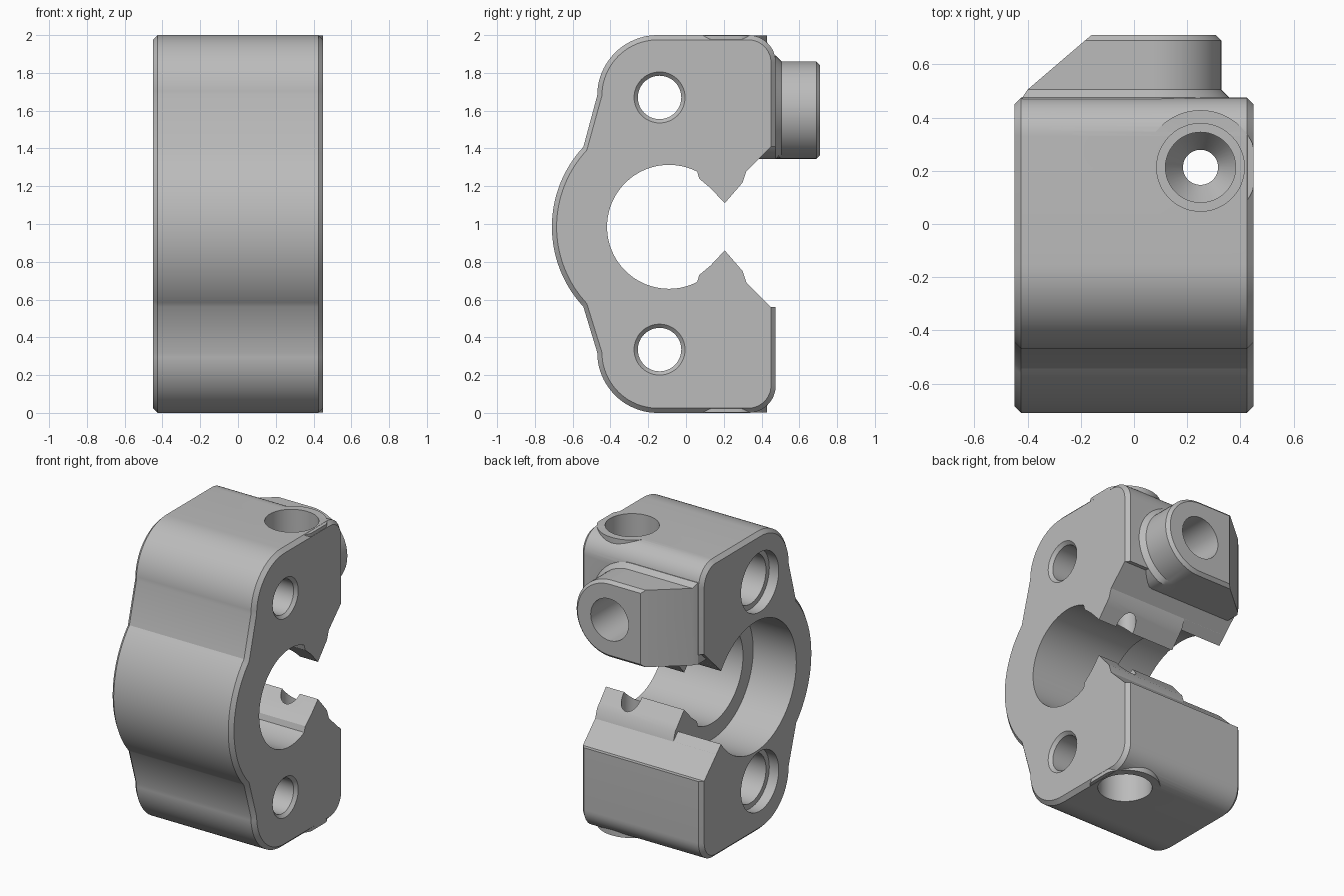
import bpy, bmesh
from math import sin, cos, radians, pi
from mathutils import Vector

if "Cube" in bpy.data.objects:
    bpy.data.objects.remove(bpy.data.objects["Cube"], do_unlink=True)

HALF = 0.45      # half the body width
MID = 0.985      # height of the main bore
BORE_Y = -0.09

grey = bpy.data.materials.new("plain_grey")
grey.diffuse_color = (0.5, 0.5, 0.5, 1)
grey.use_nodes = True
grey.node_tree.nodes["Principled BSDF"].inputs["Base Color"].default_value = (0.5, 0.5, 0.5, 1)


def loft(name, rings):
    """Closed solid through rings of equal point count."""
    bm = bmesh.new()
    loops = [[bm.verts.new(p) for p in ring] for ring in rings]
    n = len(loops[0])
    for a, b in zip(loops, loops[1:]):
        for i in range(n):
            j = (i + 1) % n
            bm.faces.new((a[i], a[j], b[j], b[i]))
    bm.faces.new(loops[0])
    bm.faces.new(loops[-1])
    bmesh.ops.recalc_face_normals(bm, faces=bm.faces)
    mesh = bpy.data.meshes.new(name)
    bm.to_mesh(mesh)
    bm.free()
    mesh.materials.append(grey)
    obj = bpy.data.objects.new(name, mesh)
    bpy.context.collection.objects.link(obj)
    return obj


def arc(cy, cz, r, start, end, steps):
    return [(cy + r * cos(radians(start + (end - start) * i / steps)),
             cz + r * sin(radians(start + (end - start) * i / steps)))
            for i in range(steps + 1)]


def across(points, x):
    return [(x, y, z) for y, z in points]


def lathe(name, centre, axis, profile, steps=48):
    """Stepped round cutter; profile holds (radius, distance along axis)."""
    axis = Vector(axis)
    u = axis.orthogonal().normalized()
    v = axis.cross(u)
    rings = [[Vector(centre) + axis * t + r * (u * cos(2 * pi * i / steps) + v * sin(2 * pi * i / steps))
              for i in range(steps)] for r, t in profile]
    return loft(name, rings)


def combine(target, tool, operation):
    mod = target.modifiers.new("combine", "BOOLEAN")
    mod.operation = operation
    mod.solver = "EXACT"
    mod.object = tool
    bpy.ops.object.select_all(action="DESELECT")
    target.select_set(True)
    bpy.context.view_layer.objects.active = target
    bpy.ops.object.modifier_apply(modifier=mod.name)
    bpy.data.objects.remove(tool, do_unlink=True)


# Body: rounded outline, chamfered at both ends
def outline(d):
    return (arc(-0.15, 1.68, 0.32 - d, 90, 180, 20)
            + arc(BORE_Y, MID, 0.62 - d, 137, 223, 32)
            + arc(-0.15, 0.32, 0.32 - d, 180, 270, 20)
            + arc(0.33, 0.145, 0.145 - d, 270, 360, 12)
            + arc(0.33, 1.855, 0.145 - d, 0, 90, 12))


C = 0.025
body = loft("clamp_body", [across(outline(d), x) for x, d in
                           ((-HALF, C), (C - HALF, 0), (HALF - C, 0), (HALF, C))])

# Round pads around the vertical screw holes, cut flush with the side
pad = [(min(x, HALF - 0.001), y) for x, y in arc(0.25, 0.213, 0.215, 0, 355, 71)]
for low, high in ((1.7, 1.999), (0.001, 0.3)):
    combine(body, loft("pad", [[(x, y, z) for x, y in pad] for z in (low, high)]), "UNION")


# Open mouth: narrow toothed bore and a wider plain bore behind it
def mouth(name, radius, angle, jaw, x0, x1):
    points = (arc(BORE_Y, MID, radius, angle, 360 - angle, 72)
              + [(y, MID - h) for y, h in jaw]
              + [(y, MID + h) for y, h in reversed(jaw)])
    return loft(name, [across(points, x) for x in (x0, x1)])


slope = [(0.45, 0.425), (1, 0.425)]
teeth = [(0.07, 0.255), (0.13, 0.205), (0.205, 0.125), (0.27, 0.2), (0.3, 0.235), (0.32, 0.295)]
combine(body, mouth("toothed_bore", 0.328, 63, teeth + slope, -1, 1), "DIFFERENCE")
combine(body, mouth("wide_bore", 0.436, 34.2, slope, -1, -0.13), "DIFFERENCE")


# Back lug: round at one end, sloped at the other, flared where it meets the body
def lug_ring(y, left, grow):
    points = arc(0.07, 1.603, 0.258 + grow, -90, 90, 32)
    points += [(left, 1.861 + grow), (left, 1.345 - grow)]
    return [(x, y, max(z, 1.345)) for x, z in points]


lug = loft("lug", [lug_ring(0.37, -0.42, 0.03), lug_ring(0.475, -0.42, 0.03),
                   lug_ring(0.505, -0.4, 0), lug_ring(0.69, -0.184, 0),
                   lug_ring(0.71, -0.16, -0.02)])
combine(body, lug, "UNION")
combine(body, lathe("lug_hole", (0.07, 0, 1.603), (0, 1, 0), [(0.14, 0.4), (0.14, 1)]), "DIFFERENCE")

# Counterbored bolt holes through the sides
bolt = [(0.2, -1), (0.2, -0.38), (0.165, -0.38), (0.165, -0.2), (0.115, -0.2),
        (0.115, HALF - 0.02), (0.135, HALF), (0.135, 1)]
for z in (1.67, 0.335):
    combine(body, lathe("bolt_hole", (0, -0.14, z), (1, 0, 0), bolt), "DIFFERENCE")

# Stepped vertical screw holes, from the top and from the bottom
screw = [(0.165, 1.2), (0.165, 0.78), (0.132, 0.78), (0.132, 0.6), (0.066, 0.5), (0.066, 0)]
for side in (1, -1):
    combine(body, lathe("screw_hole", (0.25, 0.213, 1), (0, 0, side), screw), "DIFFERENCE")

# Smooth curved walls, crisp edges
bpy.ops.object.select_all(action="DESELECT")
body.select_set(True)
bpy.context.view_layer.objects.active = body
bpy.ops.object.shade_smooth_by_angle(angle=radians(25))
